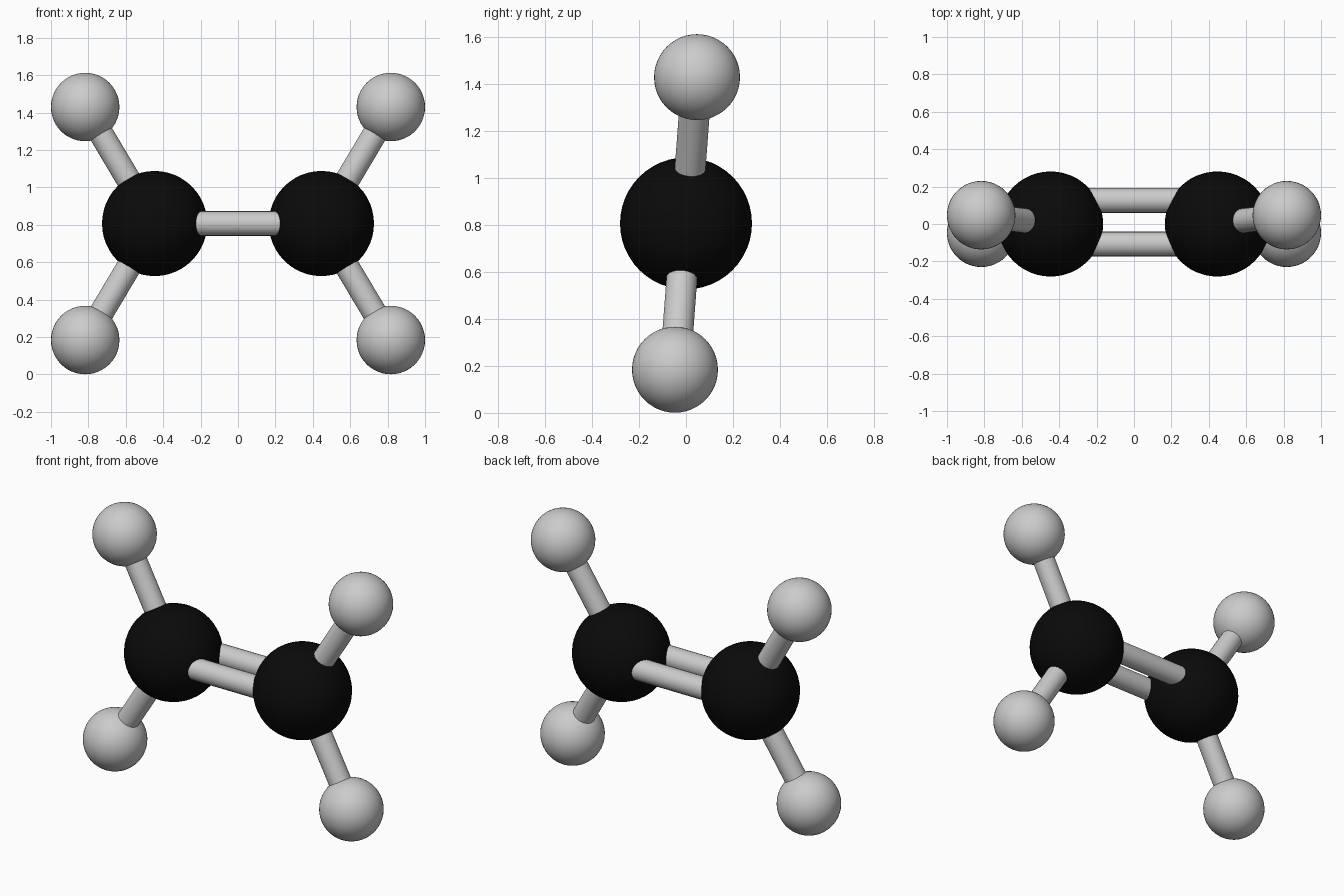
import bpy
from mathutils import Vector

if "Cube" in bpy.data.objects:
    bpy.data.objects.remove(bpy.data.objects["Cube"])

ZC = 0.807          # height of the molecule's centre
R_BIG, R_SMALL, R_ROD = 0.281, 0.183, 0.066

black = bpy.data.materials.new("black")
black.diffuse_color = (0.003, 0.003, 0.003, 1)
black.use_nodes = True
black.node_tree.nodes["Principled BSDF"].inputs["Base Color"].default_value = black.diffuse_color


def ball(name, pos, radius, mat=None):
    bpy.ops.mesh.primitive_uv_sphere_add(segments=48, ring_count=24, radius=radius, location=pos)
    ob = bpy.context.object
    ob.name = name
    bpy.ops.object.shade_smooth()
    if mat:
        ob.data.materials.append(mat)


def rod(name, a, b):
    a, b = Vector(a), Vector(b)
    d = b - a
    bpy.ops.mesh.primitive_cylinder_add(vertices=24, radius=R_ROD, depth=d.length, location=(a + b) / 2)
    ob = bpy.context.object
    ob.name = name
    ob.rotation_euler = d.to_track_quat('Z', 'Y').to_euler()
    bpy.ops.object.shade_smooth_by_angle()


for sx, side in ((-1, "left"), (1, "right")):
    # large dark atom
    centre = (sx * 0.446, 0, ZC)
    ball(f"carbon_{side}", centre, R_BIG, black)
    # two small atoms and their single bonds, in a slightly tilted plane
    for sz, level in ((1, "upper"), (-1, "lower")):
        tip = (sx * 0.817, sz * 0.047, ZC + sz * 0.623)
        ball(f"hydrogen_{side}_{level}", tip, R_SMALL)
        rod(f"bond_{side}_{level}", centre, tip)

# double bond between the large atoms
for y, name in ((-0.107, "double_bond_front"), (0.126, "double_bond_back")):
    rod(name, (-0.446, y, ZC), (0.446, y, ZC))
